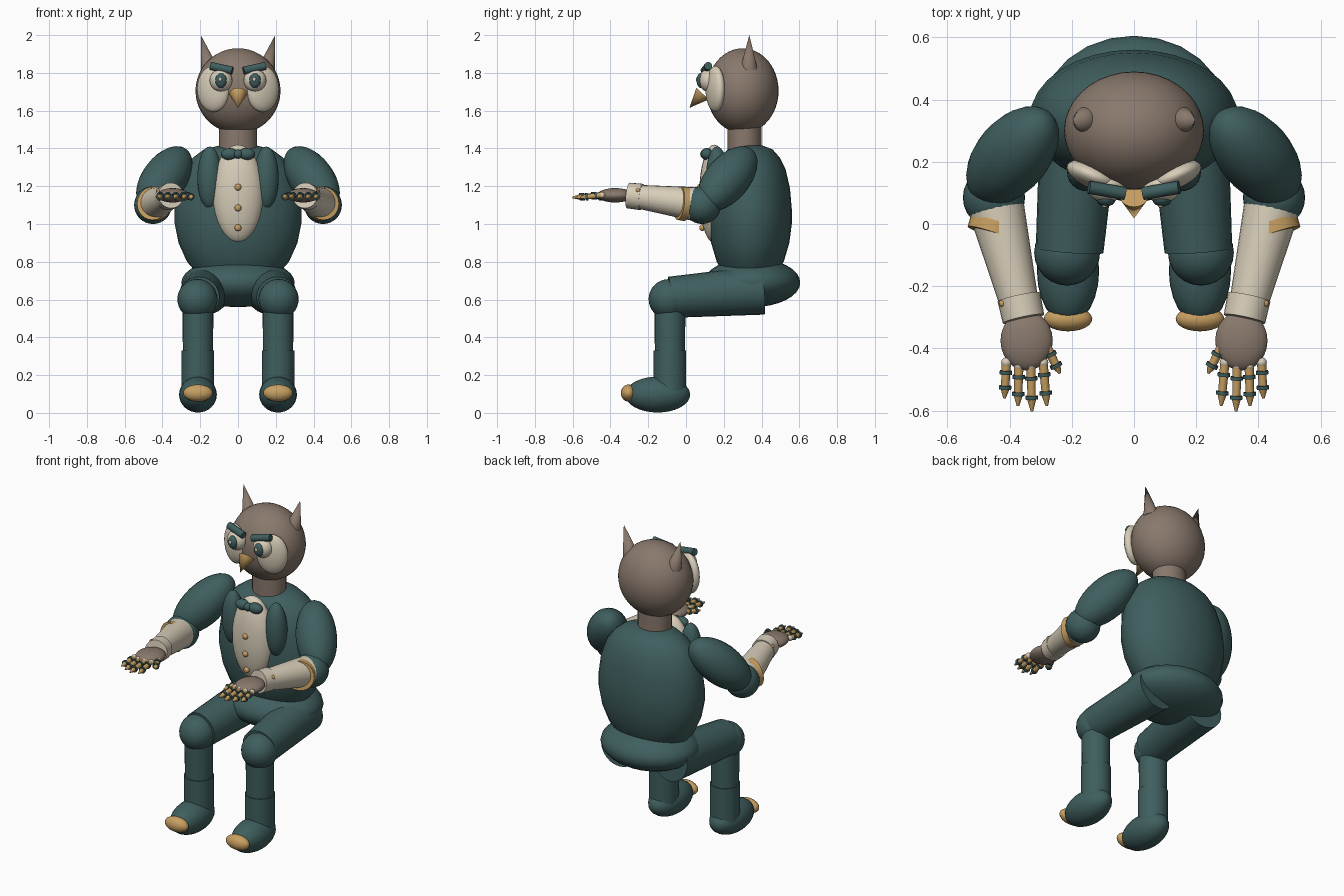
import bpy, bmesh, math
from mathutils import Vector, Matrix

if "Cube" in bpy.data.objects:
    bpy.data.objects.remove(bpy.data.objects["Cube"], do_unlink=True)


def material(name, r, g, b):
    m = bpy.data.materials.new(name)
    m.use_nodes = True
    m.diffuse_color = (r, g, b, 1)
    m.node_tree.nodes["Principled BSDF"].inputs["Base Color"].default_value = (r, g, b, 1)
    return m


TEAL = material("dark teal", 0.05, 0.112, 0.112)
BROWN = material("warm brown", 0.25, 0.19, 0.15)
CREAM = material("cream", 0.68, 0.61, 0.48)
GOLD = material("gold", 0.58, 0.35, 0.12)


def finish(name, bm, mat):
    mesh = bpy.data.meshes.new(name)
    bmesh.ops.recalc_face_normals(bm, faces=bm.faces)
    bm.to_mesh(mesh)
    bm.free()
    mesh.materials.append(mat)
    ob = bpy.data.objects.new(name, mesh)
    bpy.context.collection.objects.link(ob)
    bpy.ops.object.select_all(action="DESELECT")
    ob.select_set(True)
    bpy.context.view_layer.objects.active = ob
    bpy.ops.object.shade_smooth_by_angle(angle=math.radians(40))
    return ob


def ball(name, loc, radii, mat, turn=None, segs=24):
    """Ellipsoid, optionally turned by a rotation matrix."""
    bm = bmesh.new()
    turn = turn or Matrix.Identity(4)
    mtx = Matrix.Translation(loc) @ turn @ Matrix.Diagonal((*radii, 1))
    bmesh.ops.create_uvsphere(bm, u_segments=segs, v_segments=segs * 2 // 3, radius=1, matrix=mtx)
    return finish(name, bm, mat)


def aim(direction):
    return Vector(direction).to_track_quat("Z", "Y").to_matrix().to_4x4()


def rod(name, start, end, r1, r2, mat, segs=24):
    """Cylinder or cone between two points."""
    a, b = Vector(start), Vector(end)
    bm = bmesh.new()
    bmesh.ops.create_cone(bm, cap_ends=True, segments=segs, radius1=r1, radius2=r2,
                          depth=(b - a).length,
                          matrix=Matrix.Translation((a + b) / 2) @ aim(b - a))
    return finish(name, bm, mat)


def lathe(name, profile, centre_y, squash, mat, segs=32):
    """Closed body turned from (radius, height) pairs, flattened in y."""
    bm = bmesh.new()
    rings = []
    for r, z in profile:
        angles = [2 * math.pi * i / segs for i in range(segs)]
        rings.append([bm.verts.new((r * math.cos(t), centre_y + squash * r * math.sin(t), z))
                      for t in angles])
    for low, high in zip(rings, rings[1:]):
        for i in range(segs):
            j = (i + 1) % segs
            bm.faces.new((low[i], low[j], high[j], high[i]))
    bm.faces.new(rings[0])
    bm.faces.new(rings[-1])
    return finish(name, bm, mat)


# Body, neck and head
lathe("torso", [(0.2, 0.72), (0.27, 0.8), (0.315, 0.9), (0.335, 1.0), (0.335, 1.08), (0.32, 1.19),
                (0.285, 1.29), (0.24, 1.35), (0.18, 1.395), (0.1, 1.415)], 0.34, 0.657, TEAL)
ball("pelvis", (0, 0.35, 0.69), (0.3, 0.255, 0.13), TEAL)
lathe("neck", [(0.1, 1.37), (0.1, 1.56)], 0.31, 0.9, BROWN)
ball("head", (0, 0.3, 1.705), (0.225, 0.19, 0.225), BROWN, segs=36)
rod("beak", (0, 0.088, 1.69), (0, 0.018, 1.615), 0.045, 0, GOLD)

# Shirt front, buttons and bow tie
ball("shirt_front", (0, 0.15, 1.16), (0.135, 0.08, 0.26), CREAM)
for i, (y, z) in enumerate([(0.073, 1.195), (0.073, 1.085), (0.085, 0.98)]):
    ball(f"shirt_button_{i + 1}", (0, y, z), (0.018, 0.014, 0.018), GOLD, segs=12)
ball("bow_knot", (0, 0.1, 1.37), (0.025, 0.025, 0.025), TEAL, segs=16)

for side, s in (("left", 1), ("right", -1)):
    def at(x, y, z):
        return Vector((s * x, y, z))

    # Ear, face disc, eye and brow
    rod(f"{side}_ear", at(0.152, 0.333, 1.825), at(0.197, 0.335, 2.0), 0.045, 0, BROWN)
    ball(f"{side}_face_disc", at(0.13, 0.155, 1.715), (0.092, 0.042, 0.122), CREAM,
         Matrix.Rotation(s * math.radians(22), 4, "Z"))
    ball(f"{side}_eyeball", at(0.09, 0.118, 1.76), (0.06, 0.05, 0.06), CREAM)
    ball(f"{side}_iris", at(0.09, 0.08, 1.76), (0.031, 0.024, 0.04), TEAL, segs=18)
    ball(f"{side}_eye_glint", (s * 0.09 - 0.004, 0.058, 1.766), (0.009, 0.006, 0.011), CREAM, segs=12)
    rod(f"{side}_brow", at(0.145, 0.118, 1.837), at(0.03, 0.098, 1.812), 0.021, 0.021, TEAL, 16)

    # Lapel and bow loop
    ball(f"{side}_lapel", at(0.15, 0.165, 1.245), (0.065, 0.06, 0.165), TEAL)
    ball(f"{side}_bow_loop", at(0.045, 0.11, 1.37), (0.046, 0.032, 0.032), TEAL, segs=16)

    # Arm
    ball(f"{side}_upper_arm", at(0.39, 0.22, 1.24), (0.118, 0.118, 0.222), TEAL,
         aim(at(0.19, -0.22, -0.26)))
    ball(f"{side}_elbow", at(0.45, 0.085, 1.1), (0.1, 0.1, 0.1), TEAL)
    rod(f"{side}_forearm", at(0.442, 0.05, 1.105), at(0.365, -0.27, 1.147), 0.09, 0.061, CREAM)
    rod(f"{side}_elbow_band", at(0.438, 0.0, 1.106), at(0.45, -0.036, 1.11), 0.091, 0.089, GOLD)
    rod(f"{side}_cuff", at(0.37, -0.235, 1.143), at(0.355, -0.305, 1.151), 0.07, 0.068, CREAM)
    ball(f"{side}_cuff_button", at(0.422, -0.255, 1.178), (0.012, 0.012, 0.012), GOLD, segs=12)

    # Hand with ringed, pointed digits
    ball(f"{side}_hand", at(0.345, -0.375, 1.152), (0.084, 0.096, 0.038), BROWN)
    digits = {"little_finger": (0.41, -0.445, 0.416, -0.56), "ring_finger": (0.37, -0.455, 0.373, -0.585),
              "middle_finger": (0.331, -0.455, 0.328, -0.602), "index_finger": (0.292, -0.445, 0.28, -0.585),
              "thumb": (0.28, -0.395, 0.238, -0.48)}
    for digit, (x1, y1, x2, y2) in digits.items():
        base, tip = at(x1, y1, 1.153), at(x2, y2, 1.14)
        along = (tip - base).normalized()
        label = f"{side}_{digit}"
        ball(label + "_knuckle", base, (0.017, 0.017, 0.017), CREAM, segs=12)
        neck = base.lerp(tip, 0.75)
        rod(label, base, neck, 0.015, 0.013, GOLD, 12)
        rod(label + "_tip", neck, tip, 0.014, 0.004, GOLD, 12)
        for k, t in enumerate((0.28, 0.7)):
            p = base.lerp(tip, t)
            rod(f"{label}_joint_{k + 1}", p - along * 0.006, p + along * 0.006, 0.02, 0.02, TEAL, 12)

    # Leg and foot
    rod(f"{side}_thigh", at(0.17, 0.405, 0.65), at(0.207, -0.085, 0.612), 0.13, 0.109, TEAL)
    ball(f"{side}_knee", at(0.215, -0.092, 0.602), (0.106, 0.106, 0.106), TEAL)
    rod(f"{side}_shin", at(0.212, -0.085, 0.3), at(0.212, -0.085, 0.6), 0.08, 0.082, TEAL)
    rod(f"{side}_trouser_cuff", at(0.212, -0.085, 0.1), at(0.212, -0.085, 0.33), 0.086, 0.086, TEAL)
    ball(f"{side}_foot", at(0.212, -0.15, 0.097), (0.1, 0.172, 0.095), TEAL)
    ball(f"{side}_toe_cap", at(0.212, -0.305, 0.105), (0.078, 0.04, 0.045), GOLD)
